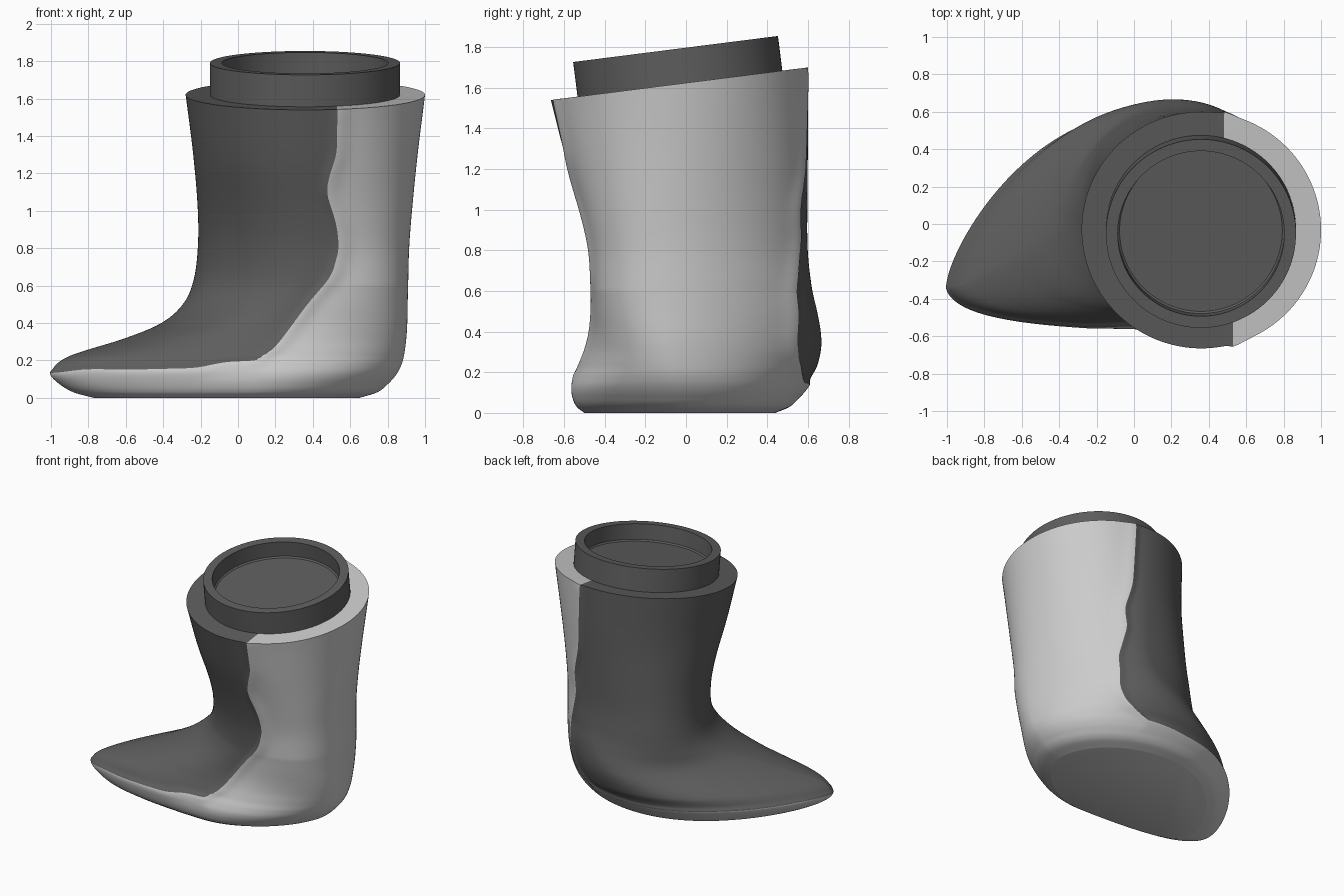
import bpy, bmesh, math
from mathutils import Vector

if "Cube" in bpy.data.objects:
    bpy.data.objects.remove(bpy.data.objects["Cube"])

SEG, SUB = 200, 10          # points per ring, rings per level interval
TILT = 0.127                # slope of the top rim along y

# Horizontal sections: z, toe x, heel x, front y, back y, widest x, toe y, toe pointedness
LEVELS = [
    (0.00, -0.77, 0.65, -0.50, 0.44, 0.05, -0.31, 0.70),
    (0.03, -0.88, 0.745, -0.538, 0.51, 0.08, -0.33, 0.72),
    (0.08, -0.96, 0.808, -0.56, 0.56, 0.10, -0.34, 0.72),
    (0.13, -0.99, 0.85, -0.562, 0.592, 0.12, -0.34, 0.72),
    (0.18, -0.97, 0.875, -0.545, 0.618, 0.13, -0.34, 0.72),
    (0.23, -0.885, 0.888, -0.52, 0.645, 0.14, -0.31, 0.71),
    (0.32, -0.60, 0.90, -0.485, 0.665, 0.19, -0.16, 0.66),
    (0.40, -0.41, 0.905, -0.465, 0.663, 0.25, -0.01, 0.61),
    (0.50, -0.295, 0.907, -0.455, 0.645, 0.32, 0.13, 0.56),
    (0.62, -0.24, 0.91, -0.452, 0.618, 0.37, 0.19, 0.53),
    (0.80, -0.215, 0.915, -0.467, 0.598, 0.38, 0.18, 0.52),
    (1.00, -0.215, 0.93, -0.51, 0.597, 0.38, 0.13, 0.51),
    (1.30, -0.24, 0.96, -0.592, 0.60, 0.37, 0.03, 0.50),
    (1.62, -0.28, 1.00, -0.665, 0.60, 0.36, -0.03, 0.50),
]
HEEL_Y = [(0, -.03), (.35, -.08), (1.0, -.08), (1.62, -.03)]

# Seam between dark upper and light heel shell, for the front and back sides
HEEL_FRONT = [(.19, .05), (.22, .14), (.26, .19), (.35, .26), (.5, .37), (.65, .5),
              (.8, .54), (.93, .525), (1.1, .47), (1.2, .49), (1.3, .525), (1.7, .53)]
HEEL_BACK = [(.12, .3), (.17, .4), (.24, .52), (.35, .58), (.6, .59),
             (.85, .53), (1.0, .55), (1.2, .5), (1.7, .48)]
SOLE_FRONT = [(-1, .13), (-.8, .155), (-.6, .15), (-.2, .16), (-.1, .19), (.1, .2)]
SOLE_BACK = [(-1, .14), (-.5, .14), (0, .13), (.4, .15)]


def lerp_table(table, t):
    if t <= table[0][0]:
        return table[0][1]
    for (a, va), (b, vb) in zip(table, table[1:]):
        if t <= b:
            return va + (vb - va) * (t - a) / (b - a)
    return table[-1][1]


def soft(table, t, width):
    """Table lookup averaged over a small window to round the corners."""
    return sum(lerp_table(table, t + k * width) for k in (-1, -.5, 0, .5, 1)) / 5


def smooth_level(i, s):
    """Hermite interpolation between level i and i+1."""
    p, q = LEVELS[i], LEVELS[i + 1]
    before, after = LEVELS[max(i - 1, 0)], LEVELS[min(i + 2, len(LEVELS) - 1)]
    h = q[0] - p[0]
    out = [p[0] + h * s]
    for k in range(1, 8):
        m0 = (q[k] - before[k]) / (q[0] - before[0]) * h
        m1 = (after[k] - p[k]) / (after[0] - p[0]) * h
        out.append((2*s**3 - 3*s*s + 1) * p[k] + (s**3 - 2*s*s + s) * m0
                   + (3*s*s - 2*s**3) * q[k] + (s**3 - s*s) * m1)
    return out


def section(level, scale=1.0):
    z, xl, xr, yf, yb, xc, yt, power = level
    mid, half = (yf + yb) / 2, (yb - yf) / 2
    blend = min(max((z - 0.75) / 0.87, 0), 1)
    foot = max(0, 1 - z / 0.6)
    bend = 1.5 + 0.7 * min(1, 2 * foot)
    heel_y = soft(HEEL_Y, z, 0.1)
    ring = []
    for j in range(SEG):
        t = 2 * math.pi * j / SEG
        u, v = math.cos(t), math.sin(t)
        toe = u < 0
        x = xc + u * ((xc - xl) if toe else (xr - xc))
        # fuller outer side of the foot, narrower inner side of the heel
        if toe:
            e = 2 * (power - (0.15 * foot if v > 0 else 0))
        else:
            e = 1 + (0.3 * foot if v < 0 else 0)
        y = mid + half * math.copysign(abs(v) ** e, v)
        y += ((yt if toe else heel_y) - mid) * abs(u) ** bend
        x, y = 0.36 + (x - 0.36) * scale, -0.03 + (y + 0.03) * scale
        ring.append((x, y, z + blend * TILT * (y + 0.03)))
    return ring


def seam(co):
    """Positive on the light shell, negative on the dark upper."""
    w = min(max((co.y + 0.3) / 0.3, 0), 1)
    heel = soft(HEEL_FRONT, co.z, .04) * (1 - w) + soft(HEEL_BACK, co.z, .04) * w
    sole = soft(SOLE_FRONT, co.x, .06) * (1 - w) + soft(SOLE_BACK, co.x, .06) * w
    return max((co.x - heel) * 0.85, sole - co.z)


def finish(name, bm, material=None):
    mesh = bpy.data.meshes.new(name)
    bm.to_mesh(mesh)
    bm.free()
    obj = bpy.data.objects.new(name, mesh)
    bpy.context.collection.objects.link(obj)
    if material:
        mesh.materials.append(material)
    bpy.ops.object.select_all(action='DESELECT')
    obj.select_set(True)
    bpy.context.view_layer.objects.active = obj
    bpy.ops.object.shade_smooth_by_angle(angle=math.radians(40))
    return obj


def skin(bm, rings):
    rows = [[bm.verts.new(p) for p in ring] for ring in rings]
    n = len(rows[0])
    for a, b in zip(rows, rows[1:]):
        for j in range(n):
            bm.faces.new((a[j], a[(j + 1) % n], b[(j + 1) % n], b[j]))
    return rows


dark = bpy.data.materials.new("dark_grey")
dark.diffuse_color = (0.11, 0.11, 0.11, 1)
dark.use_nodes = True
dark.node_tree.nodes["Principled BSDF"].inputs["Base Color"].default_value = dark.diffuse_color

# Whole boot body: lofted sections, flat sole, flat tilted rim
body = bmesh.new()
rings = [section(smooth_level(i, s / SUB)) for i in range(len(LEVELS) - 1) for s in range(SUB)]
rings += [section(LEVELS[-1], k) for k in (1, 0.92, 0.84, 0.76)]
rows = skin(body, rings)
body.faces.new(rows[0][::-1])
body.normal_update()

# Cut the mesh along the seam
side = {v: seam(v.co) for v in body.verts}
cuts = []
for e in list(body.edges):
    a, b = e.verts
    if side[a] * side[b] < 0:
        fac = min(max(side[a] / (side[a] - side[b]), 0.02), 0.98)
        new = bmesh.utils.edge_split(e, a, fac)[1]
        side[new] = 0.0
        cuts.append(new)
bmesh.ops.connect_verts(body, verts=cuts)
body.normal_update()

# Raised lip on the light shell beside the seam
for v in body.verts:
    f = side[v]
    bump = 0.015 * math.exp(-(f / (0.05 if f > 0 else 0.018)) ** 2)
    v.co += Vector((v.normal.x, v.normal.y, 0)) * bump
for face in body.faces:
    light = sum(side[v] for v in face.verts) > 0 or face.normal.z < -0.99
    face.material_index = 1 if light else 0

# Split into the light heel and sole shell and the dark upper
for name, index, mat in (("heel_and_sole_shell", 1, None), ("boot_upper", 0, dark)):
    part = body.copy()
    drop = [f for f in part.faces if f.material_index != index]
    bmesh.ops.delete(part, geom=drop, context='FACES')
    for f in part.faces:
        f.material_index = 0
    finish(name, part, mat)
body.free()

# Collar with a shallow recess, tilted with the rim
bm = bmesh.new()
profile = [(0.508, -0.03), (0.508, 0.17), (0.445, 0.17), (0.445, 0.055), (0.435, 0.045)]
rows = skin(bm, [[(r * math.cos(2 * math.pi * j / 128), r * math.sin(2 * math.pi * j / 128), z)
                  for j in range(128)] for r, z in profile])
bm.faces.new(rows[-1])
collar = finish("collar", bm, dark)
collar.location = (0.358, -0.03, 1.622)
collar.rotation_euler.x = math.atan(TILT)
